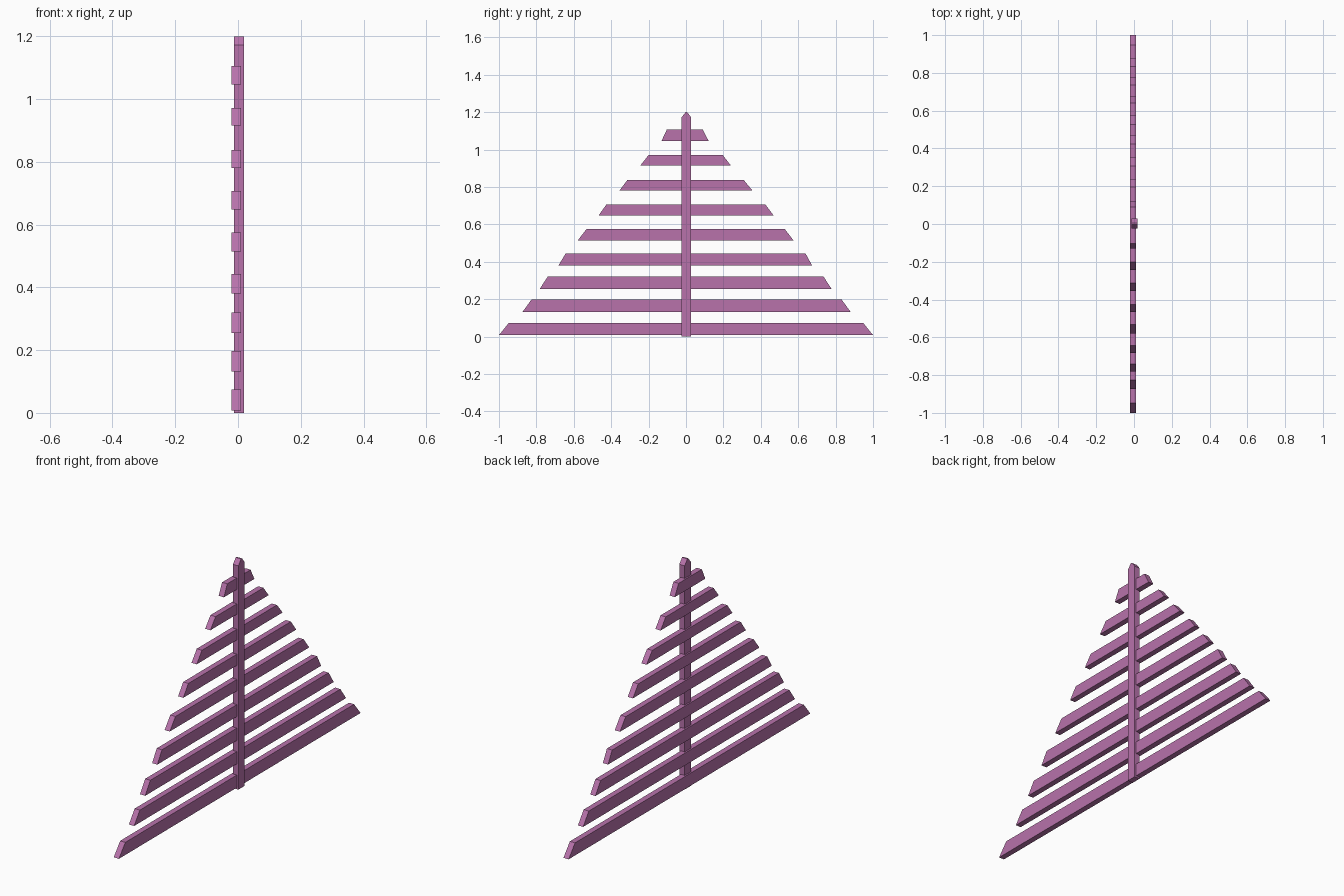
import bpy, bmesh

mat = bpy.data.materials.new("pink_paint")
mat.diffuse_color = (0.48, 0.17, 0.41, 1)


def extrude_profile(name, profile, x0, x1):
    """Extrude a (y, z) outline along x."""
    bm = bmesh.new()
    face = bm.faces.new([bm.verts.new((x0, y, z)) for y, z in profile])
    res = bmesh.ops.extrude_face_region(bm, geom=[face])
    for v in res["geom"]:
        if isinstance(v, bmesh.types.BMVert):
            v.co.x = x1
    bmesh.ops.recalc_face_normals(bm, faces=bm.faces)
    mesh = bpy.data.meshes.new(name)
    bm.to_mesh(mesh)
    bm.free()
    mesh.materials.append(mat)
    obj = bpy.data.objects.new(name, mesh)
    bpy.context.collection.objects.link(obj)
    return obj


# Upright post with a pointed tip
extrude_profile("post", [(-0.024, 0), (0.028, 0), (0.028, 1.172), (0.006, 1.2),
                         (-0.002, 1.2), (-0.024, 1.172)], -0.012, 0.019)

# Slats with slanted ends: bottom z, top z, bottom left/right y, top left/right y
slats = [
    (0.008, 0.074, -1.000, 1.000, -0.947, 0.947),
    (0.132, 0.197, -0.874, 0.880, -0.827, 0.833),
    (0.255, 0.320, -0.782, 0.778, -0.740, 0.736),
    (0.380, 0.443, -0.682, 0.674, -0.644, 0.640),
    (0.514, 0.575, -0.579, 0.575, -0.532, 0.528),
    (0.648, 0.707, -0.467, 0.468, -0.425, 0.424),
    (0.781, 0.838, -0.356, 0.355, -0.313, 0.308),
    (0.916, 0.971, -0.243, 0.239, -0.200, 0.196),
    (1.046, 1.106, -0.131, 0.121, -0.103, 0.090),
]
for i, (z0, z1, bl, br, tl, tr) in enumerate(slats, 1):
    extrude_profile(f"slat_{i}", [(bl, z0), (br, z0), (tr, z1), (tl, z1)], -0.020, 0.010)
